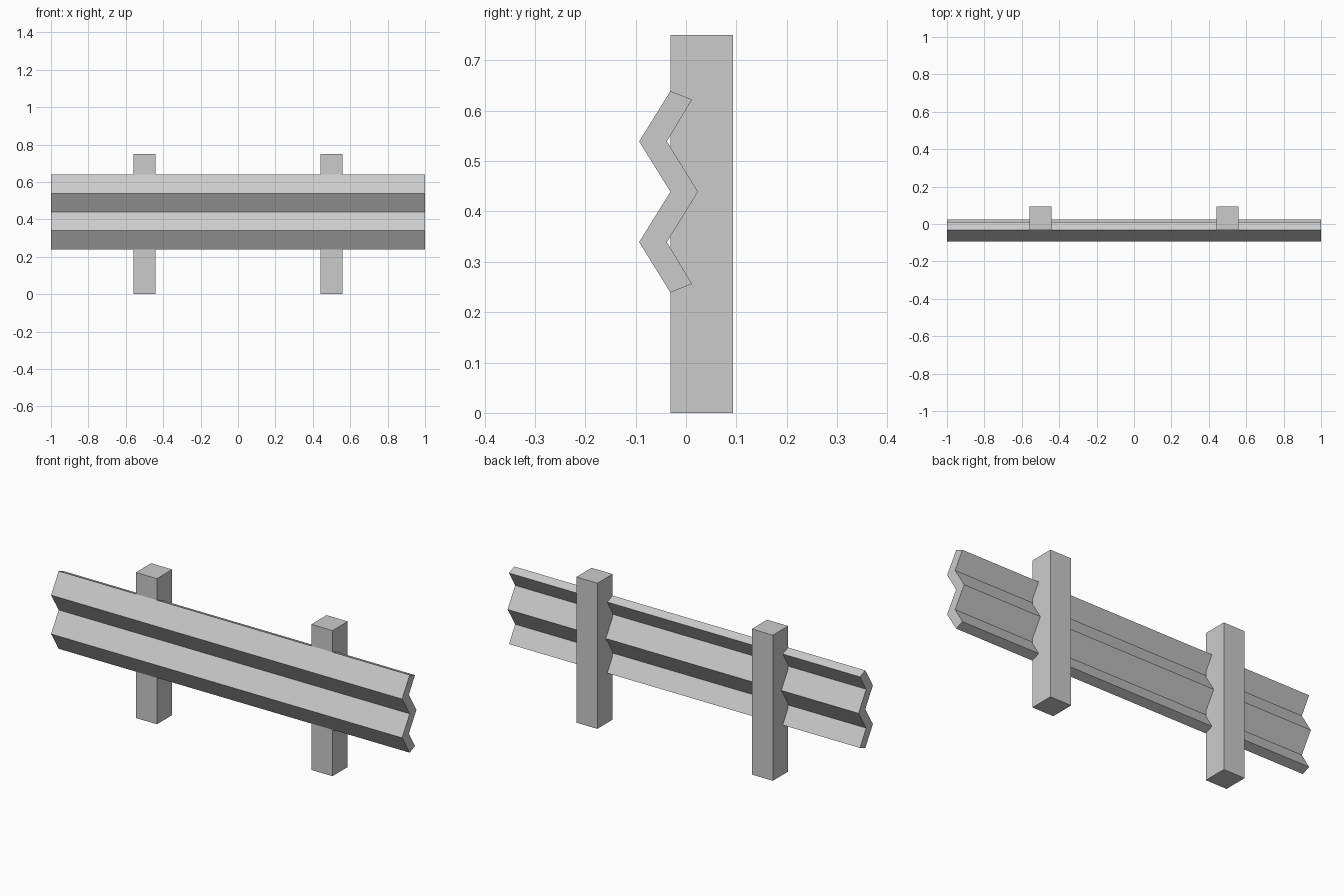
import bpy, bmesh

if "Cube" in bpy.data.objects:
    bpy.data.objects.remove(bpy.data.objects["Cube"])


def extrude_along(name, face_points, offset):
    """Extrude a closed planar outline by an offset vector into a solid."""
    bm = bmesh.new()
    face = bm.faces.new([bm.verts.new(p) for p in face_points])
    new = bmesh.ops.extrude_face_region(bm, geom=[face], use_keep_orig=True)["geom"]
    bmesh.ops.translate(bm, vec=offset,
                        verts=[v for v in new if isinstance(v, bmesh.types.BMVert)])
    bmesh.ops.recalc_face_normals(bm, faces=bm.faces[:])
    mesh = bpy.data.meshes.new(name)
    bm.to_mesh(mesh)
    bm.free()
    obj = bpy.data.objects.new(name, mesh)
    bpy.context.collection.objects.link(obj)
    return obj


# Corrugated rail: folded strip profile (y, z), mirrored about its middle height
MID = 0.439
front = [(-0.031, 0.2), (-0.093, 0.1), (-0.031, 0), (-0.093, -0.1), (-0.031, -0.2)]
back = [(0.012, -0.183), (-0.038, -0.1), (0.024, 0), (-0.038, 0.1), (0.012, 0.183)]
extrude_along("guard_rail", [(-1, y, MID + z) for y, z in front + back], (2, 0, 0))

# Square posts behind the rail
HALF, Y0, Y1, HEIGHT = 0.06, -0.031, 0.093, 0.75
for name, x in (("left_post", -0.5), ("right_post", 0.5)):
    base = [(x - HALF, Y0, 0), (x + HALF, Y0, 0), (x + HALF, Y1, 0), (x - HALF, Y1, 0)]
    extrude_along(name, base, (0, 0, HEIGHT))
